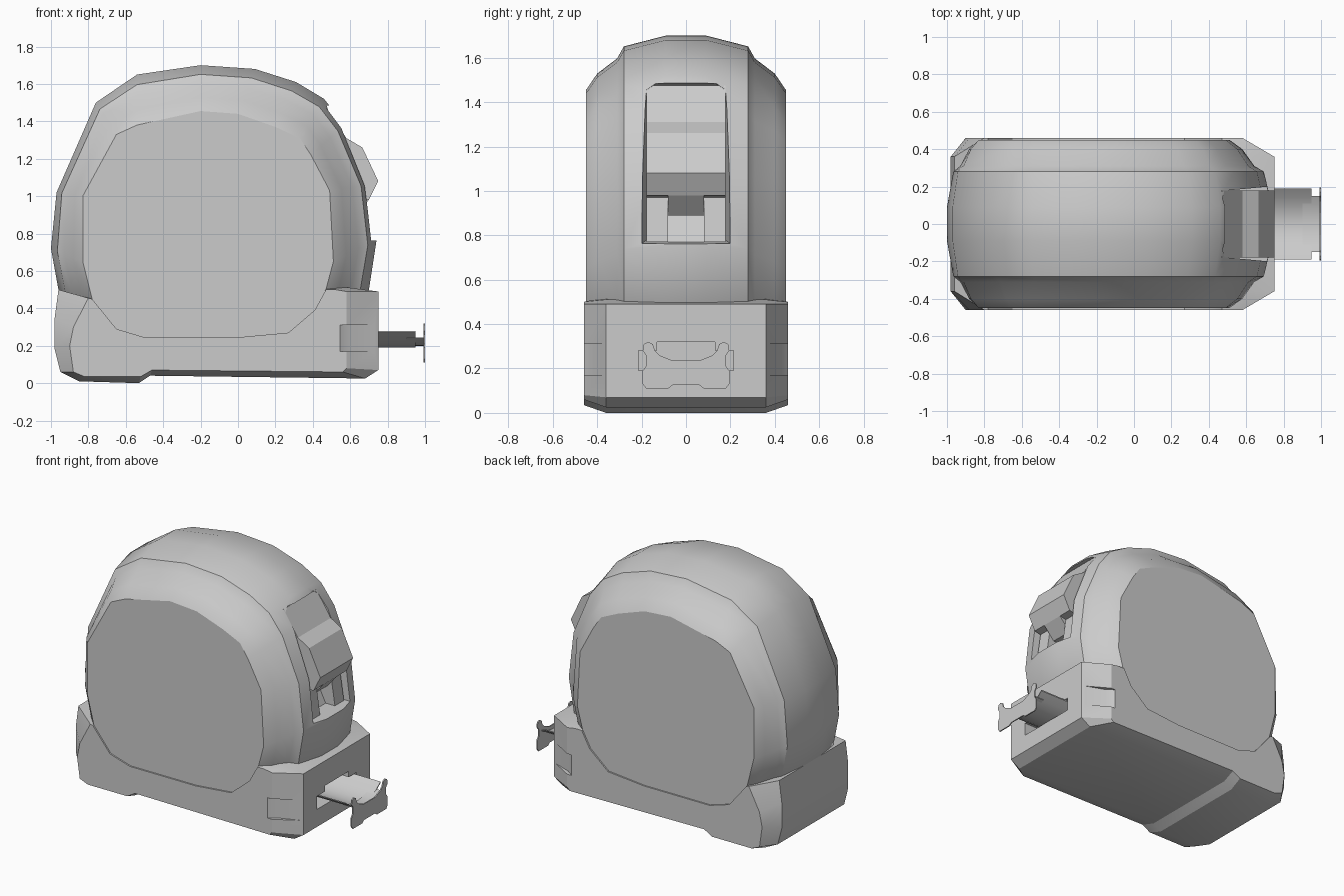
import bpy, bmesh, math

if "Cube" in bpy.data.objects:
    bpy.data.objects.remove(bpy.data.objects["Cube"])

grey = bpy.data.materials.new("plain grey")
grey.use_nodes = True
COLOUR = (0.6, 0.6, 0.6, 1)
grey.diffuse_color = COLOUR
grey.node_tree.nodes["Principled BSDF"].inputs["Base Color"].default_value = COLOUR


def loft(name, rings, angle=None):
    """Skin a list of matching point rings and cap both ends."""
    bm = bmesh.new()
    loops = [[bm.verts.new(p) for p in ring] for ring in rings]
    n = len(loops[0])
    for a, b in zip(loops, loops[1:]):
        for i in range(n):
            j = (i + 1) % n
            bm.faces.new((a[i], a[j], b[j], b[i]))
    bm.faces.new(loops[0])
    bm.faces.new(loops[-1])
    bmesh.ops.recalc_face_normals(bm, faces=bm.faces)
    mesh = bpy.data.meshes.new(name)
    bm.to_mesh(mesh)
    bm.free()
    mesh.materials.append(grey)
    obj = bpy.data.objects.new(name, mesh)
    bpy.context.collection.objects.link(obj)
    if angle:
        smooth(obj, angle)
    return obj


def activate(obj):
    bpy.ops.object.select_all(action='DESELECT')
    obj.select_set(True)
    bpy.context.view_layer.objects.active = obj


def smooth(obj, angle):
    activate(obj)
    bpy.ops.object.shade_smooth_by_angle(angle=math.radians(angle))


def prism_y(name, profile, y0, y1):
    """Extrude an (x, z) profile between two y positions."""
    return loft(name, [[(x, y, z) for x, z in profile] for y in (y0, y1)])


def plate_x(name, profile, x0, x1):
    """Extrude a (y, z) profile between two x positions."""
    return loft(name, [[(x, y, z) for y, z in profile] for x in (x0, x1)])


def cut(obj, cutter):
    cutter.hide_render = True
    mod = obj.modifiers.new("cut", 'BOOLEAN')
    mod.operation = 'DIFFERENCE'
    mod.solver = 'EXACT'
    mod.object = cutter
    activate(obj)
    bpy.ops.object.modifier_apply(modifier=mod.name)
    bpy.data.objects.remove(cutter)


# Case: the outer rim outline blends into the flat side panel outline
rim = [(-1.0, .72), (-.97, 1.02), (-.76, 1.5), (-.54, 1.65), (-.2, 1.70), (.09, 1.68),
       (.31, 1.61), (.46, 1.52), (.57, 1.38), (.70, 1.06), (.74, .76), (.70, .5),
       (.6, .36), (.4, .2), (0, .18), (-.5, .18), (-.7, .22), (-.96, .5)]
panel = [(-.83, .65), (-.83, 1.0), (-.65, 1.33), (-.54, 1.38), (-.2, 1.455), (0, 1.44),
         (.2, 1.37), (.33, 1.31), (.39, 1.22), (.49, 1.03), (.51, .65), (.47, .5),
         (.41, .39), (.27, .27), (0, .245), (-.5, .245), (-.65, .29), (-.78, .45)]
half = [(.09, 0), (.28, .2), (.31, .42), (.40, .7), (.45, 1)]
steps = [(-y, t) for y, t in reversed(half)] + half
case = loft("case", [[(a + (c - a) * t, y, b + (d - b) * t)
                      for (a, b), (c, d) in zip(rim, panel)] for y, t in steps])

# Tapered window for the lock button
def window(x, w, z0, z1):
    return [(x, -w, z0), (x, w, z0), (x, w, z1 - .03), (x, w - .04, z1),
            (x, -w + .04, z1), (x, -w, z1 - .03)]

cut(case, loft("window_cutter", [window(.45, .175, .78, 1.48), window(.85, .212, .755, 1.54)]))
smooth(case, 32)

# Base: full profile in the middle, drawn in at the sides, its top following the panel
notch = panel[12:]
base_mid = [(-.96, .5), (-.98, .35), (-.98, .18), (-.95, .06), (-.85, .01), (-.53, 0),
            (-.47, .04), (.68, .025), (.75, .07), (.75, .49), (.6, .51), (.47, .52)] + notch
base_side = [(-.80, .455), (-.88, .3), (-.90, .2), (-.88, .06), (-.82, .035), (-.52, .035),
             (-.46, .07), (.56, .06), (.58, .08), (.58, .49), (.52, .5), (.47, .5)] + notch
base = loft("base", [[(x, y, z) for x, z in prof] for y, prof in
                     ((-.46, base_side), (-.36, base_mid), (.36, base_mid), (.46, base_side))])

# Tape slot with a taller centre
slot = [(-.215, .19), (.215, .19), (.215, .28), (.13, .28), (.13, .32),
        (-.13, .32), (-.13, .28), (-.215, .28)]
cut(base, plate_x("slot_cutter", slot, .55, .9))

# Small thumb dents in the chamfered front corners
for s in (-1, 1):
    dent = [(.52, .48), (.6, .42), (.745, .366), (.80, .48)]
    cut(base, loft("dent_cutter", [[(x, s * y, .17) for x, y in dent],
                                   [(x, s * y, .31) for x, y in dent]]))
smooth(base, 28)

# Lock button, its stem and the guide blocks under it
button = [(.40, 1.48), (.47, 1.475), (.58, 1.31), (.665, 1.26), (.75, 1.08), (.70, .98),
          (.60, .96), (.40, .96)]
prism_y("lock_button", button, -.178, .178)
prism_y("button_stem", [(.40, 1.0), (.70, .98), (.62, .89), (.40, .89)], -.08, .08)
prism_y("centre_guide", [(.40, .89), (.55, .89), (.61, .77), (.40, .77)], -.08, .08)
for side, s in (("left", 1), ("right", -1)):
    prism_y(side + "_guide", [(.40, .97), (.65, .97), (.68, .77), (.40, .77)], s * .08, s * .178)


# Curved tape and hook arm
def curved_strip(name, half_w, z_mid, z_edge, x0, x1, thick):
    ys = [half_w * i / 4 for i in range(-4, 5)]
    arc = [(y, z_mid + (z_edge - z_mid) * (y / half_w) ** 2) for y in ys]
    prof = arc + [(y, z + thick) for y, z in reversed(arc)]
    obj = plate_x(name, prof, x0, x1)
    smooth(obj, 40)


curved_strip("tape", .19, .19, .272, .56, .95, .008)
curved_strip("hook_arm", .15, .2, .238, .90, 1.0, .006)

# End hook with upturned ears and a notched lower edge
right = [(.06, .125), (.08, .11), (.18, .11), (.195, .13), (.195, .19), (.18, .21), (.18, .26),
         (.195, .28), (.19, .31), (.17, .32), (.15, .31), (.14, .28), (.12, .26), (.06, .235)]
hook = right + [(-y, z) for y, z in reversed(right)]
plate_x("end_hook", hook, .992, 1.0)
